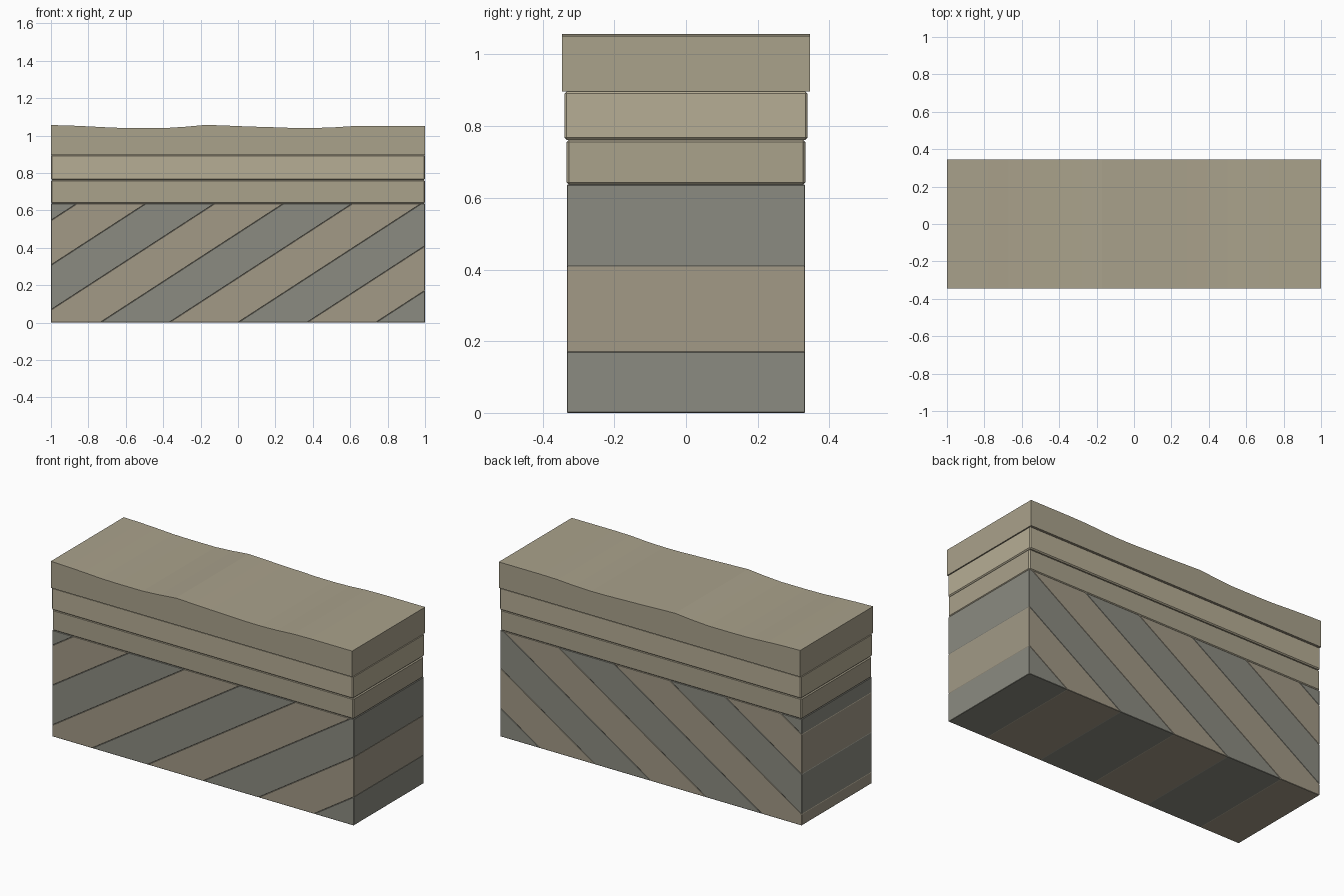
import bpy, bmesh
from mathutils import Vector

if "Cube" in bpy.data.objects:
    bpy.data.objects.remove(bpy.data.objects["Cube"])


def material(name, rgb):
    m = bpy.data.materials.new(name)
    m.diffuse_color = (*rgb, 1)
    m.use_nodes = True
    m.node_tree.nodes["Principled BSDF"].inputs["Base Color"].default_value = m.diffuse_color
    return m


TAN = material("tan_rock", (0.36, 0.32, 0.24))
GREY = material("grey_rock", (0.26, 0.26, 0.22))
SAND = material("sand_rock", (0.40, 0.36, 0.26))
PALE = material("pale_rock", (0.47, 0.42, 0.30))


def finish(bm, name, mat, bevel=0.0):
    bmesh.ops.recalc_face_normals(bm, faces=bm.faces)
    me = bpy.data.meshes.new(name)
    bm.to_mesh(me)
    bm.free()
    me.materials.append(mat)
    ob = bpy.data.objects.new(name, me)
    bpy.context.collection.objects.link(ob)
    if bevel:
        mod = ob.modifiers.new("worn_edges", 'BEVEL')
        mod.width = bevel
        mod.segments = 1
    return ob


def box(hx, hy, z0, z1):
    bm = bmesh.new()
    bmesh.ops.create_cube(bm, size=1)
    for v in bm.verts:
        v.co = Vector((v.co.x * 2 * hx, v.co.y * 2 * hy, z0 + (v.co.z + 0.5) * (z1 - z0)))
    return bm


def cut(bm, point, outward):
    # remove everything on the outward side and cap the opening
    geom = bm.verts[:] + bm.edges[:] + bm.faces[:]
    res = bmesh.ops.bisect_plane(bm, geom=geom, plane_co=point, plane_no=outward, clear_outer=True)
    edges = [e for e in res["geom_cut"] if isinstance(e, bmesh.types.BMEdge)]
    if edges:
        bmesh.ops.contextual_create(bm, geom=edges)


# Tilted lower strata: one block sliced into parallel dipping bands
SLOPE, STEP, BASE_TOP = 0.649, 0.3682, 0.637
down = Vector((SLOPE, 0, -1)).normalized()
for k in range(-6, 3):
    bm = box(1.0, 0.332, 0, BASE_TOP)
    if k > -6:
        cut(bm, Vector((k * STEP, 0, 0)), -down)
    if k < 2:
        cut(bm, Vector(((k + 1) * STEP, 0, 0)), down)
    finish(bm, f"tilted_layer_{k + 7}", GREY if k % 2 == 0 else TAN, 0.002)

# Flat upper strata with softly worn edges
finish(box(1.0, 0.333, BASE_TOP, 0.762), "flat_layer_lower", SAND, 0.006)
finish(box(1.0, 0.339, 0.762, 0.897), "flat_layer_middle", PALE, 0.006)

# Top layer with a gently rolling surface
ridge = [(-1, 1.056), (-0.89, 1.053), (-0.78, 1.048), (-0.67, 1.042), (-0.56, 1.040),
         (-0.39, 1.040), (-0.28, 1.047), (-0.17, 1.057), (-0.06, 1.053), (0.06, 1.048),
         (0.17, 1.045), (0.28, 1.041), (0.39, 1.040), (0.50, 1.043), (0.61, 1.050),
         (0.72, 1.052), (1, 1.052)]
bm = bmesh.new()
outline = [(-1, 0.897)] + ridge + [(1, 0.897)]
front = [bm.verts.new((x, -0.346, z)) for x, z in outline]
back = [bm.verts.new((x, 0.346, z)) for x, z in outline]
bm.faces.new(front)
bm.faces.new(back)
for i in range(len(outline)):
    j = (i + 1) % len(outline)
    bm.faces.new((front[i], front[j], back[j], back[i]))
finish(bm, "rolling_top_layer", SAND)
